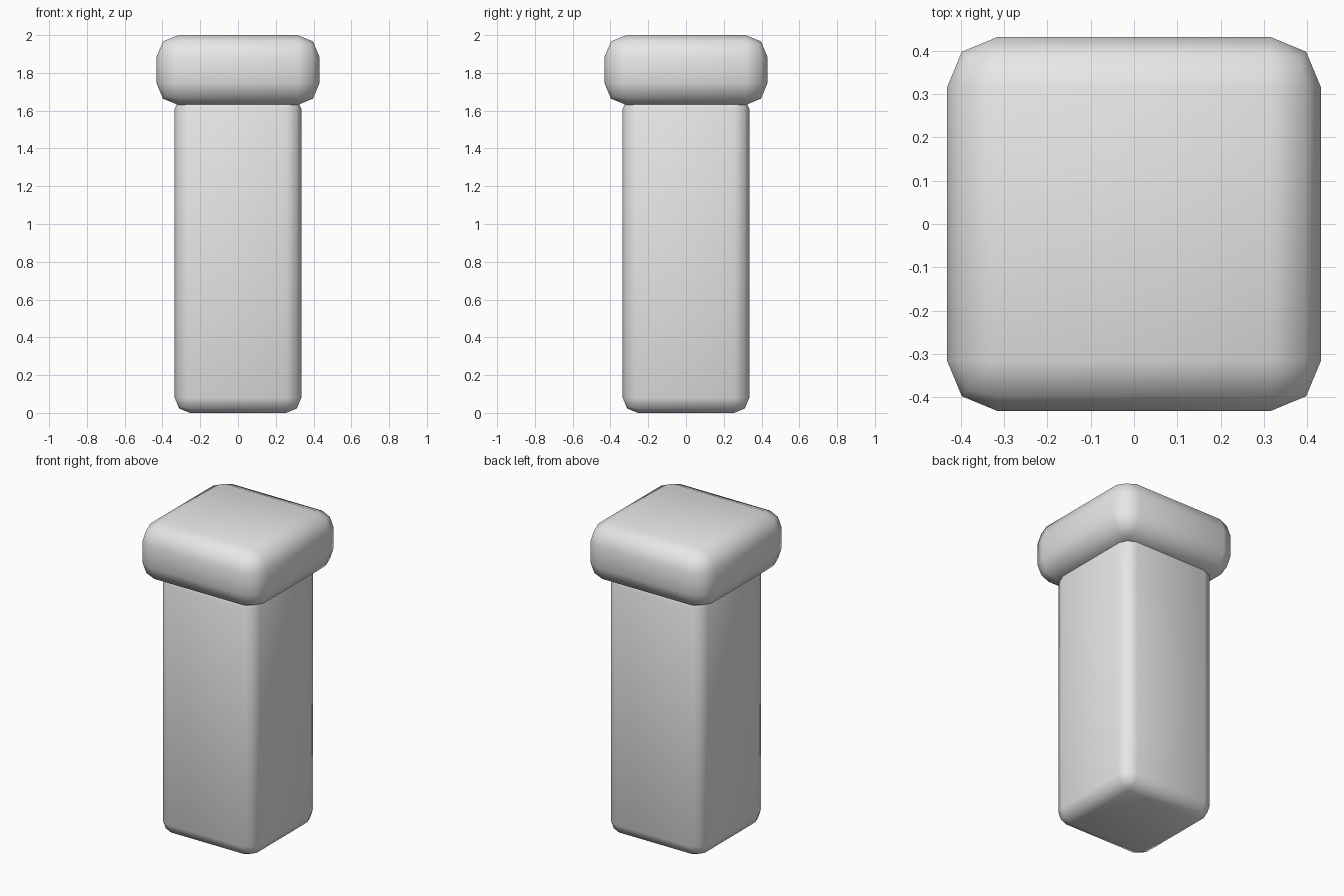
import bpy

cube = bpy.data.objects.get("Cube")
if cube:
    bpy.data.objects.remove(cube, do_unlink=True)

# Single plain grey material
grey = bpy.data.materials.new("light_grey")
grey.use_nodes = True
colour = (0.8, 0.8, 0.8, 1.0)
grey.diffuse_color = colour
grey.node_tree.nodes["Principled BSDF"].inputs["Base Color"].default_value = colour


def rounded_block(name, width, bottom, top, radius):
    """Square block with softly bevelled edges and smooth shading."""
    bpy.ops.mesh.primitive_cube_add(size=1, location=(0, 0, (bottom + top) / 2))
    block = bpy.context.object
    block.name = name
    block.scale = (width, width, top - bottom)
    bpy.ops.object.transform_apply(location=False, rotation=False, scale=True)
    bevel = block.modifiers.new("rounded_edges", "BEVEL")
    bevel.width = radius
    bevel.segments = 2
    bpy.ops.object.shade_smooth()
    block.data.materials.append(grey)
    return block


# Tall shaft, its top tucked into the cap
rounded_block("shaft", 0.67, 0.0, 1.69, 0.08)

# Wide cap
rounded_block("cap", 0.862, 1.63, 2.0, 0.115)
